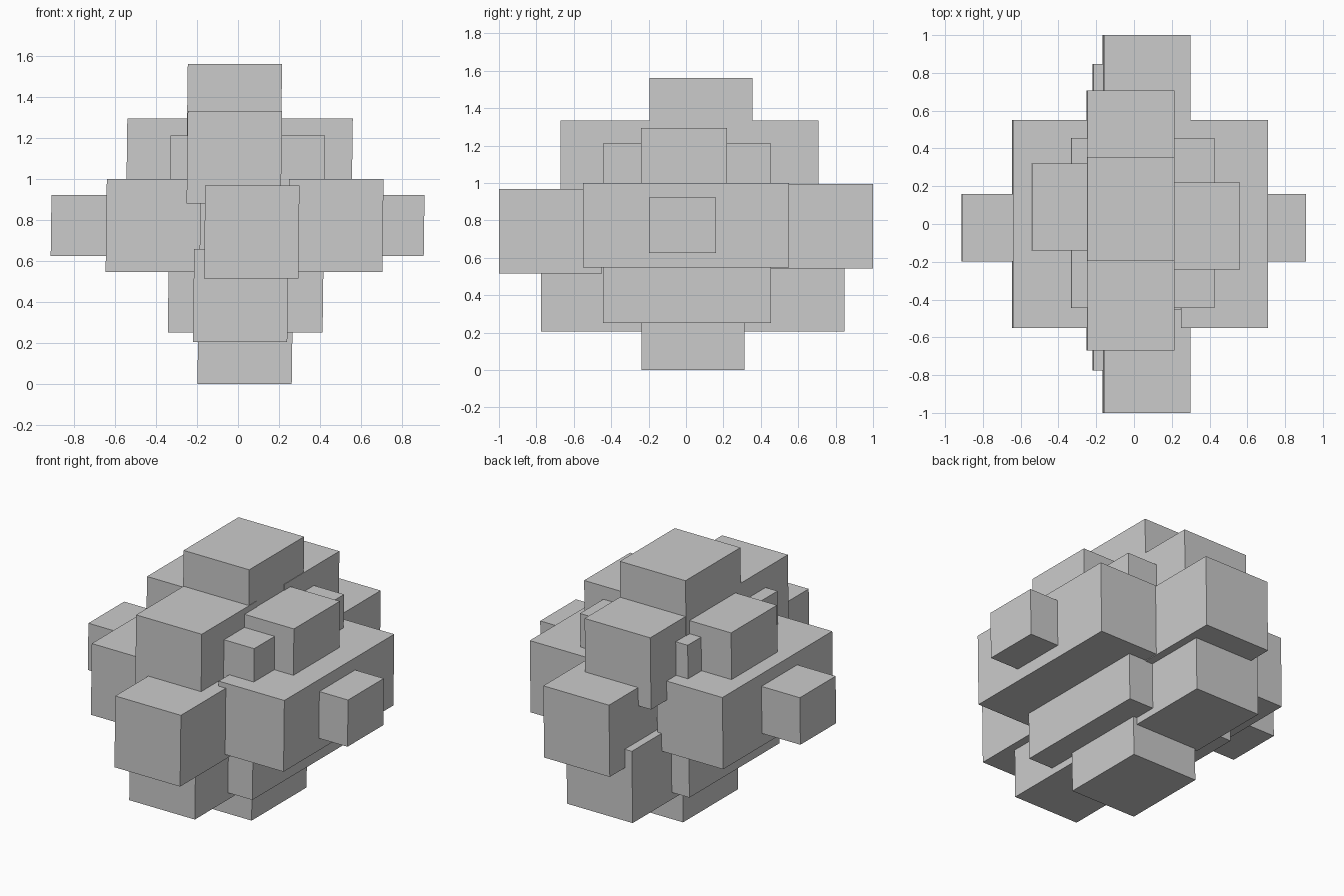
import bpy

if "Cube" in bpy.data.objects:
    bpy.data.objects.remove(bpy.data.objects["Cube"])

LEAN = 0.013  # every block leans very slightly to the right with height


def block(name, x, y, z):
    """Box from ranges; x is measured at the top face, the base is shifted left by the lean."""
    bpy.ops.mesh.primitive_cube_add(size=1)
    ob = bpy.context.object
    ob.name = name
    for v in ob.data.vertices:
        px = x[0] if v.co.x < 0 else x[1]
        py = y[0] if v.co.y < 0 else y[1]
        pz = z[0] if v.co.z < 0 else z[1]
        v.co = (px - LEAN * (z[1] - pz), py, pz)
    return ob


W, D, H = 0.46, 0.55, 0.453  # one brick


def brick(name, x0, y0, z0, turned=False):
    w, d = (D, W) if turned else (W, D)
    block(name, (x0, x0 + w), (y0, y0 + d), (z0, z0 + H))


# Inner core and the bar through the sides
block("core", (-0.33, 0.425), (-0.445, 0.455), (0.25, 1.212))
block("side_bar", (-0.91, 0.91), (-0.198, 0.16), (0.625, 0.922))

# Top and bottom bricks
brick("top_brick", -0.245, -0.195, 1.107)
brick("bottom_brick", -0.192, -0.238, 0.0)

# Upper ring
brick("upper_front_brick", -0.245, -0.67, 0.88)
brick("upper_back_brick", -0.245, 0.158, 0.88)
brick("upper_left_brick", -0.54, -0.14, 0.842, True)
brick("upper_right_brick", 0.01, -0.24, 0.842, True)

# Middle ring: two bricks on each side, one at the front and one at the back
for side, x0 in (("left", -0.64), ("right", 0.25)):
    brick(f"middle_{side}_front_brick", x0, -0.55, 0.547)
    brick(f"middle_{side}_back_brick", x0, 0.0, 0.547)
brick("middle_front_brick", -0.16, -1.0, 0.515)
brick("middle_back_brick", -0.16, 0.45, 0.542)

# Lower ring
brick("lower_front_brick", -0.214, -0.775, 0.206)
brick("lower_back_brick", -0.214, 0.298, 0.206)
